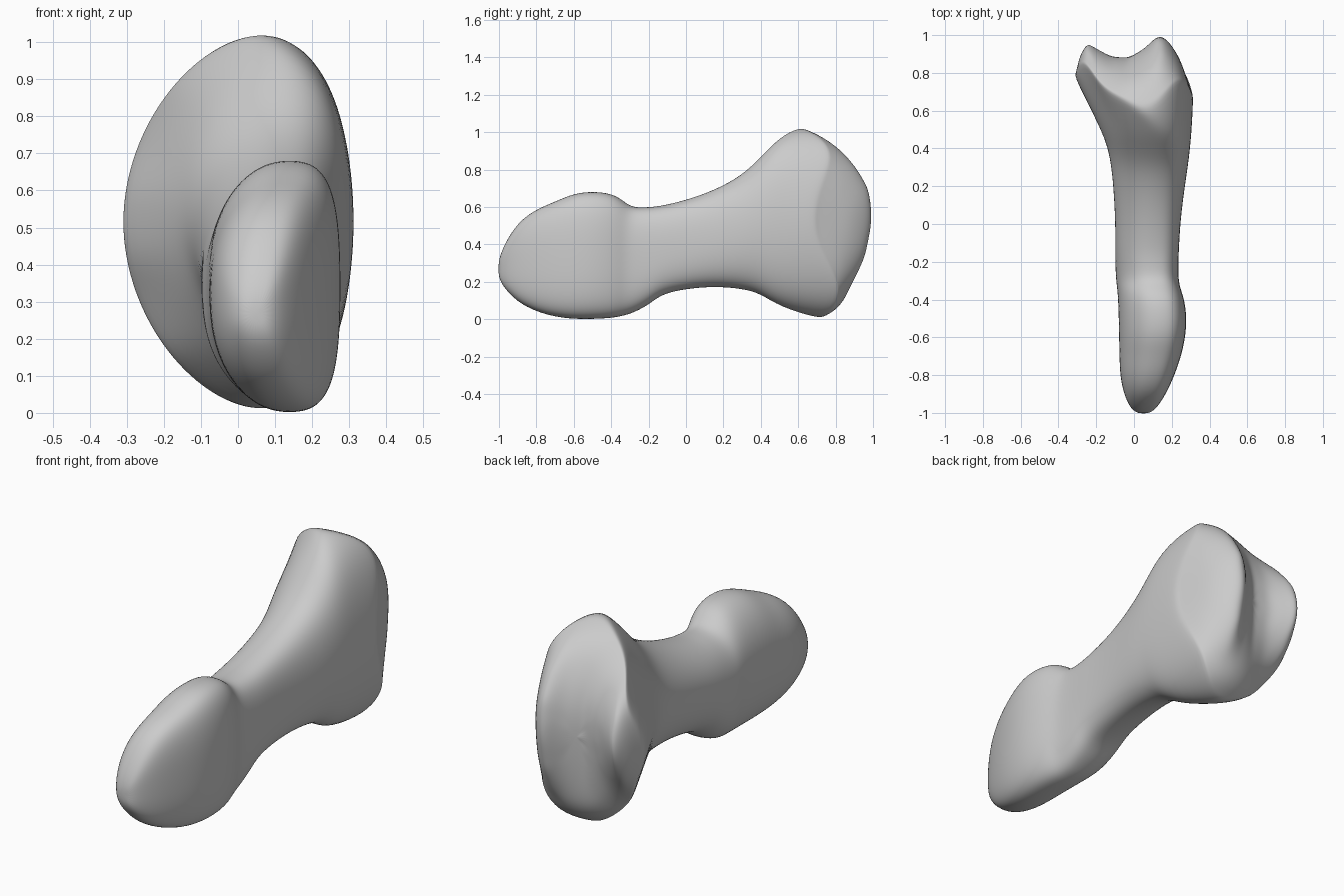
import bpy
import bmesh
from math import sin, cos, pi, copysign

cube = bpy.data.objects.get("Cube")
if cube:
    bpy.data.objects.remove(cube, do_unlink=True)

SIDES = 32

# Shaft sections from the knuckle to the flare: y, left x, right x, bottom z, top z
SECTIONS = [
    (-1.0, .015, .085, .22, .32),
    (-.975, -.02, .12, .17, .395),
    (-.9, -.055, .17, .09, .52),
    (-.8, -.075, .215, .04, .59),
    (-.7, -.078, .25, .012, .63),
    (-.6, -.08, .272, 0, .675),
    (-.5, -.082, .28, 0, .685),
    (-.4, -.085, .267, .005, .675),
    (-.34, -.09, .245, .017, .64),
    (-.29, -.097, .235, .03, .597),
    (-.2, -.1, .235, .075, .6),
    (-.13, -.1, .238, .135, .607),
    (0, -.1, .245, .162, .638),
    (.15, -.107, .262, .175, .69),
    (.3, -.12, .285, .163, .77),
    (.4, -.14, .297, .135, .87),
    (.5, -.175, .306, .065, .975),
]

# Depth of the grooved joint face across its width: x, y
CREST = [(-.31, .79), (-.29, .89), (-.25, .962), (-.2, .93), (-.12, .885),
         (-.03, .88), (.06, .93), (.14, 1.015), (.2, .95), (.25, .86), (.31, .68)]


def power(value, exponent):
    return copysign(abs(value) ** exponent, value)


def oval(x0, x1, z0, z1, bend, exponent):
    """Rounded section whose top and bottom lean towards +x."""
    points = []
    for i in range(SIDES):
        a = 2 * pi * i / SIDES
        x = (x0 + x1) / 2 + (x1 - x0) / 2 * power(cos(a), exponent)
        z = (z0 + z1) / 2 + (z1 - z0) / 2 * power(sin(a), exponent)
        points.append((x + bend * (x1 - x0) * sin(a) ** 2, z))
    return points


def joint_depth(x, z):
    """Hollow dish that fades into a dome towards the top and bottom."""
    x = min(max(x, CREST[0][0]), CREST[-1][0])
    for (xa, ya), (xb, yb) in zip(CREST, CREST[1:]):
        if x <= xb:
            groove = ya + (yb - ya) * (x - xa) / (xb - xa)
            break
    rise = z - .57
    dome = .95 - 2 * (x - .08) ** 2
    fade = min(1, (rise / .42) ** 2)
    drop = (1.2 if rise > 0 else .45) * rise ** 2
    edge = .1 * ((z - .515) / .515) ** 12
    return groove + (dome - groove) * fade - drop - edge


bm = bmesh.new()
rings = []

# Knuckle and shaft, boxy at the knuckle and oval at the flare
for y, x0, x1, z0, z1 in SECTIONS:
    exponent = .83 + .2 * min(1, max(0, (y + .2) / .6))
    rings.append([bm.verts.new((x, y, z))
                  for x, z in oval(x0, x1, z0, z1, .12, exponent)])

# Rim of the wide end, then the hollow joint face inside it
rim = oval(-.32, .316, 0, 1.03, .1, 1.03)
middle = .515
for scale in (1, .97, .92, .86, .78, .68, .54, .4, .26, .12):
    ring = []
    for px, pz in rim:
        x, z = px * scale, middle + (pz - middle) * scale
        ring.append(bm.verts.new((x, joint_depth(x, z), z)))
    rings.append(ring)

# Skin between the rings
for a, b in zip(rings, rings[1:]):
    for i in range(SIDES):
        j = (i + 1) % SIDES
        bm.faces.new((a[i], a[j], b[j], b[i]))

# Close both ends
front_tip = bm.verts.new((.05, -1.003, .27))
back_tip = bm.verts.new((0, joint_depth(0, middle), middle))
for ring, tip in ((rings[0], front_tip), (rings[-1], back_tip)):
    for i in range(SIDES):
        bm.faces.new((ring[i], ring[(i + 1) % SIDES], tip))
bmesh.ops.recalc_face_normals(bm, faces=bm.faces)
for face in bm.faces:
    face.smooth = True

mesh = bpy.data.meshes.new("bone")
bm.to_mesh(mesh)
bm.free()
bone = bpy.data.objects.new("bone", mesh)
bpy.context.collection.objects.link(bone)

# Soft organic surface
soften = bone.modifiers.new("soften", 'SUBSURF')
soften.levels = soften.render_levels = 2

grey = bpy.data.materials.new("light grey")
grey.use_nodes = True
colour = (.6, .6, .6, 1)
grey.diffuse_color = colour
grey.node_tree.nodes["Principled BSDF"].inputs["Base Color"].default_value = colour
mesh.materials.append(grey)
